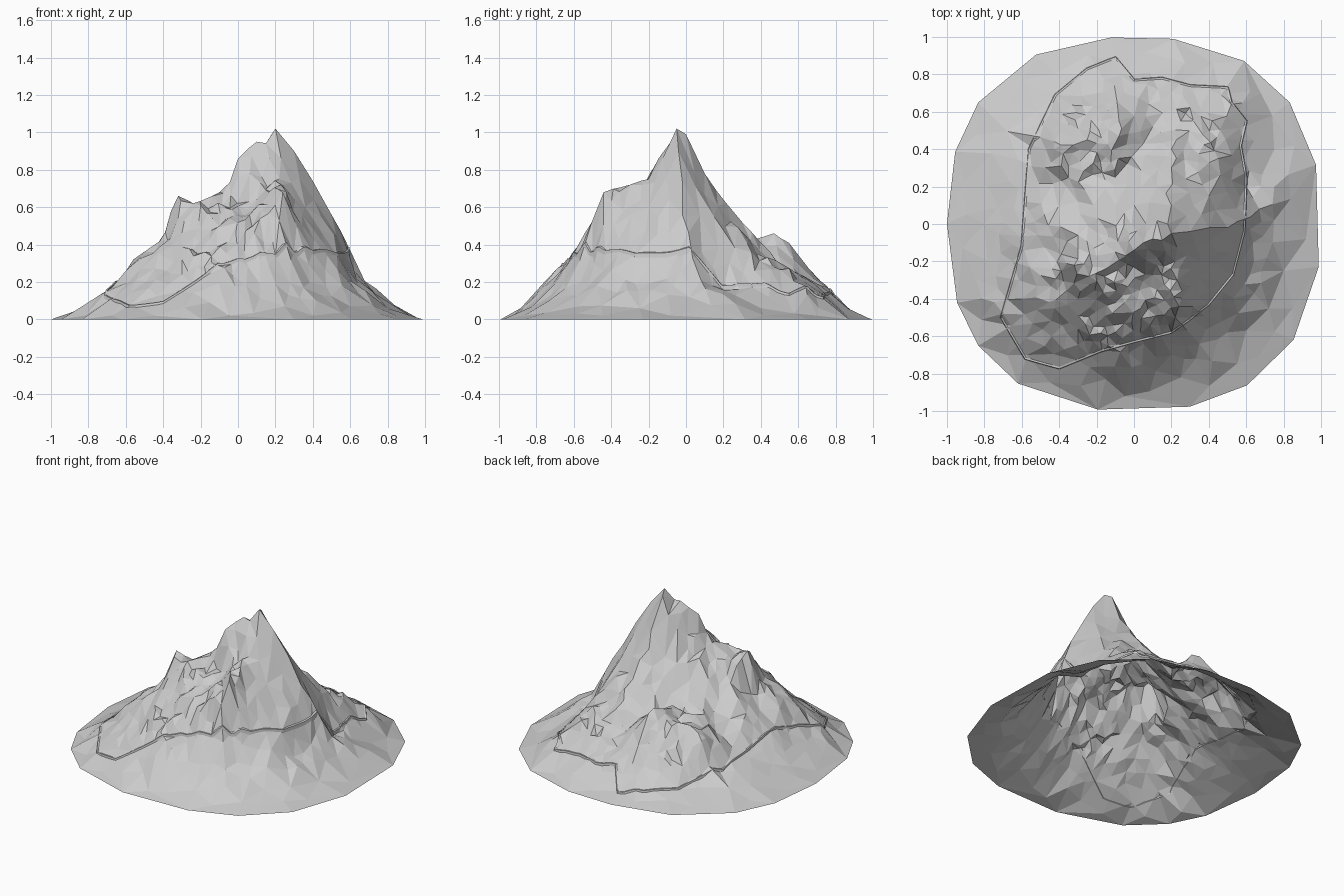
import bpy, bmesh, math, random
from mathutils import Vector, geometry
from mathutils.bvhtree import BVHTree

random.seed(7)
cube = bpy.data.objects.get("Cube")
if cube:
    bpy.data.objects.remove(cube, do_unlink=True)

stone = bpy.data.materials.new("pale_grey_stone")
stone.use_nodes = True
grey = (0.6, 0.6, 0.6, 1)
stone.diffuse_color = grey
for node in stone.node_tree.nodes:
    if node.type == 'BSDF_PRINCIPLED':
        node.inputs["Base Color"].default_value = grey
        node.inputs["Roughness"].default_value = 0.9


def make_object(name, verts, faces):
    """Flat-shaded mesh object in the stone material."""
    mesh = bpy.data.meshes.new(name)
    mesh.from_pydata([tuple(v) for v in verts], [], faces)
    mesh.materials.append(stone)
    bm = bmesh.new()
    bm.from_mesh(mesh)
    bm.normal_update()
    bmesh.ops.reverse_faces(bm, faces=[f for f in bm.faces if f.normal.z < 0])
    bm.to_mesh(mesh)
    bm.free()
    obj = bpy.data.objects.new(name, mesh)
    bpy.context.collection.objects.link(obj)
    return obj


def triangulate(points):
    """Triangulate points in plan, keeping the height of each one."""
    flat = [Vector((p.x, p.y)) for p in points]
    verts, _, faces, origin, _, _ = geometry.delaunay_2d_cdt(flat, [], [], 0, 1e-5)
    solid = [Vector((v.x, v.y, points[src[0]].z)) for v, src in zip(verts, origin)]
    return solid, [list(f) for f in faces]


def height_lookup(verts, faces):
    """Return a function giving the surface height at a plan position."""
    tree = BVHTree.FromPolygons(verts, faces)

    def height(x, y):
        hit = tree.ray_cast(Vector((x, y, 5)), Vector((0, 0, -1)))[0]
        return hit.z if hit else 0.0
    return height


def rim_point(degrees, scale=1.0, z=0.0, power=2.4):
    """Point on the slightly squared outline of the foot."""
    c, s = math.cos(math.radians(degrees)), math.sin(math.radians(degrees))
    r = scale / (abs(c) ** power + abs(s) ** power) ** (1 / power)
    return Vector((c * r, s * r, z))


# Ridge and valley lines that carry the form, each running down from the peak
summit = [(.2, -.05, 1.02), (.18, 0, .99)]
east_ridge = [(.3, -.04, .9), (.4, -.02, .74), (.5, -.02, .56), (.59, -.04, .36),
              (.62, -.03, .26), (.67, .08, .21), (.75, .02, .12)]
west_ridge = [(.1, -.08, .95), (.05, -.1, .91), (0, -.14, .86), (-.1, -.15, .68),
              (-.2, -.17, .62), (-.32, -.22, .66), (-.24, -.28, .62), (-.44, -.24, .39),
              (-.56, -.23, .32), (-.65, -.2, .18), (-.6, -.4, .26), (-.7, -.48, .15)]
south_buttress = [(.22, -.2, .75), (.23, -.3, .72), (.24, -.44, .68), (.22, -.5, .53),
                  (.3, -.5, .36), (.2, -.58, .34), (.2, -.7, .19), (.25, -.82, .07)]
south_bowl = [(.06, -.27, .63), (-.05, -.42, .54), (.08, -.5, .5), (-.14, -.65, .3),
              (-.3, -.4, .46), (-.3, -.56, .32), (-.3, -.73, .15), (-.57, -.7, .08),
              (-.15, -.83, .09)]
east_flank = [(.36, -.2, .6), (.4, -.43, .36), (.53, -.28, .34), (.47, -.52, .18),
              (.35, -.64, .17), (.62, -.27, .19), (.6, -.57, .07), (.8, -.25, .06)]
north_spur = [(.2, .1, .78), (.2, .3, .52), (.2, .4, .41), (.25, .55, .27), (.2, .77, .14)]
north_flank = [(.4, .15, .55), (.45, .35, .36), (.52, .64, .18), (.6, .2, .16),
               (.58, .45, .17), (.75, .4, .06), (.62, .71, .06)]
north_knoll = [(-.08, .47, .46), (-.08, .55, .41), (-.05, .7, .22), (-.1, .87, .04),
               (-.25, .45, .4), (.05, .43, .34), (.1, .52, .27), (.08, .64, .21),
               (-.43, .4, .32), (-.56, .42, .12), (-.42, .69, .07)]
west_bowl = [(0, .1, .61), (-.1, .25, .38), (-.3, -.06, .49), (-.3, .12, .36),
             (-.48, .05, .33), (-.6, 0, .21), (-.58, .25, .16), (-.8, 0, .07)]

lines = (summit, east_ridge, west_ridge, south_buttress, south_bowl, east_flank,
         north_spur, north_flank, north_knoll, west_bowl)
guides = [Vector(p) for line in lines for p in line]

# Foot: irregular outline and the low apron just inside it
rim_angles = (97, 78, 56, 38, 18, -13, -36, -55, -73, -101, -126, -142, -156, 180,
              158, 142, 120)
rim = [rim_point(a) for a in rim_angles]
apron = [rim_point(a + 8, 0.92, 0.02) for a in rim_angles]
form_height = height_lookup(*triangulate(guides + rim + apron))

# Rugged areas: centre and radius in plan
crags = [(Vector((-.1, -.34)), .36), (Vector((-.24, .4)), .24), (Vector((.3, .45)), .18)]


def is_craggy(p):
    return any((p.xy - centre).length < radius for centre, radius in crags)


# Scatter facets: small on the crags, medium on the slopes, large near the foot
facets = rim + guides + apron
for attempt in range(5000):
    p = rim_point(random.uniform(-180, 180), 0.9 * math.sqrt(random.random()))
    p.z = form_height(p.x, p.y)
    craggy = is_craggy(p)
    gap = 0.038 if craggy else 0.06 if p.z > 0.12 else 0.11
    if any((p.xy - q.xy).length_squared < gap * gap for q in facets):
        continue
    rough = 0.028 if craggy else 0.02
    p.z += random.uniform(-rough, rough) * min(1, p.z / 0.25)
    facets.append(p)

mountain_verts, mountain_faces = triangulate(facets)
make_object("mountain", mountain_verts, mountain_faces)
ground = height_lookup(mountain_verts, mountain_faces)

# Narrow ledge winding round the lower slopes
ledge_path = [(.59, -.04), (.53, -.27), (.4, -.43), (.3, -.51), (.2, -.58), (0, -.63),
              (-.18, -.68), (-.4, -.77), (-.58, -.72), (-.71, -.5), (-.69, -.43),
              (-.6, -.12), (-.56, .4), (-.42, .69), (-.25, .83), (-.1, .89), (0, .77),
              (.15, .78), (.3, .74), (.5, .73), (.52, .65), (.6, .55), (.57, .42),
              (.6, .25), (.59, -.04)]
steps = 5
track = []
for a, b in zip(ledge_path, ledge_path[1:]):
    track += [Vector(a).lerp(Vector(b), i / steps) for i in range(steps)]
track.append(Vector(ledge_path[-1]))

ledge_verts, ledge_faces = [], []
for i, p in enumerate(track):
    along = track[min(i + 1, len(track) - 1)] - track[max(i - 1, 0)]
    outward = Vector((-along.y, along.x)).normalized()
    if outward.dot(p) < 0:
        outward.negate()
    back, lip, foot = (p + outward * d for d in (-0.006, 0.004, 0.007))
    top = ground(p.x, p.y) + 0.009
    ledge_verts += [(back.x, back.y, max(top, ground(back.x, back.y))),
                    (lip.x, lip.y, top),
                    (foot.x, foot.y, min(top, ground(foot.x, foot.y)) - 0.004)]
    if i:
        n = 3 * i
        ledge_faces += [(n - 3, n - 2, n + 1, n), (n - 2, n - 1, n + 2, n + 1)]
make_object("ledge", ledge_verts, ledge_faces)
